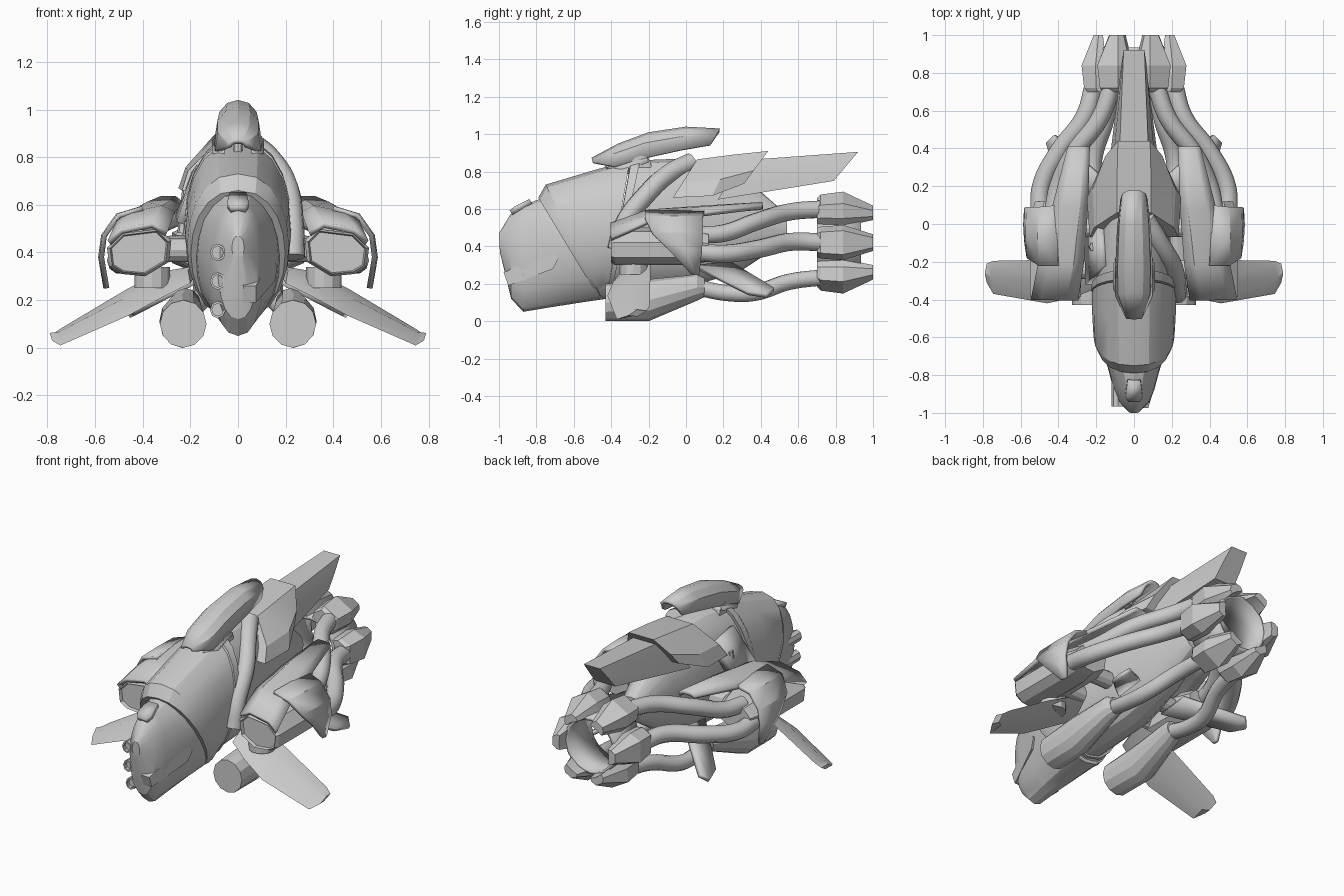
import bpy, bmesh
from math import sin, cos, pi, radians, copysign
from mathutils import Vector

if "Cube" in bpy.data.objects:
    bpy.data.objects.remove(bpy.data.objects["Cube"])


def finish(name, bm, mirror=False, thick=0):
    bmesh.ops.recalc_face_normals(bm, faces=bm.faces)
    me = bpy.data.meshes.new(name)
    bm.to_mesh(me)
    bm.free()
    ob = bpy.data.objects.new(name, me)
    bpy.context.collection.objects.link(ob)
    if thick:
        m = ob.modifiers.new("thickness", 'SOLIDIFY')
        m.thickness, m.offset = thick, 0
    if mirror:
        m = ob.modifiers.new("mirror", 'MIRROR')
        m.use_mirror_merge = False
    return ob


def loft(name, rings, closed=True, caps=True, **kw):
    bm = bmesh.new()
    vs = [[bm.verts.new(p) for p in r] for r in rings]
    n = len(vs[0])
    for a, b in zip(vs, vs[1:]):
        for i in range(n if closed else n - 1):
            j = (i + 1) % n
            bm.faces.new((a[i], a[j], b[j], b[i]))
    if closed and caps:
        bm.faces.new(vs[0])
        bm.faces.new(vs[-1])
    return finish(name, bm, **kw)


def plate(name, pts, thick, mirror=False):
    bm = bmesh.new()
    bm.faces.new([bm.verts.new(p) for p in pts])
    return finish(name, bm, mirror, thick)


def hull_ring(top, bot, w, n=20, p=0.85):
    """Upright oval whose plane leans from top (y, z) to bottom (y, z)."""
    out = []
    for k in range(n):
        a = 2 * pi * k / n
        t = (1 - cos(a)) / 2
        s = sin(a)
        out.append((w * copysign(abs(s) ** p, s),
                    top[0] + (bot[0] - top[0]) * t, top[1] + (bot[1] - top[1]) * t))
    return out


def oval(cx, y, cz, rx, rz, n=12):
    return [(cx + rx * cos(2 * pi * k / n), y, cz + rz * sin(2 * pi * k / n)) for k in range(n)]


def rod(name, a, b, r, n=12, mirror=False):
    a, b = Vector(a), Vector(b)
    q = (b - a).to_track_quat('Z', 'Y')
    ring = [q @ Vector((r * cos(2 * pi * k / n), r * sin(2 * pi * k / n), 0)) for k in range(n)]
    return loft(name, [[a + v for v in ring], [b + v for v in ring]], mirror=mirror)


def hose(name, pts, r):
    cu = bpy.data.curves.new(name, 'CURVE')
    cu.dimensions, cu.bevel_depth, cu.bevel_resolution = '3D', r, 3
    cu.resolution_u, cu.use_fill_caps = 6, True
    sp = cu.splines.new('BEZIER')
    sp.bezier_points.add(len(pts) - 1)
    for bp, p in zip(sp.bezier_points, pts):
        bp.co = p
        bp.handle_left_type = bp.handle_right_type = 'AUTO'
    bpy.context.collection.objects.link(bpy.data.objects.new(name, cu))


# Nose, cowl and core hull
loft("nose", [hull_ring(*r) for r in [
    ((-1.0, .47), (-.995, .37), .025), ((-.94, .57), (-.935, .12), .085),
    ((-.87, .62), (-.87, .05), .11), ((-.79, .65), (-.72, .075), .14),
    ((-.76, .65), (-.56, .10), .17), ((-.50, .70), (-.42, .12), .195)]])
loft("cowl", [hull_ring(*r) for r in [
    ((-.79, .66), (-.47, .13), .198), ((-.75, .73), (-.45, .12), .214),
    ((-.50, .805), (-.43, .135), .222), ((-.30, .86), (-.42, .15), .222)]])
loft("cowl_band", [hull_ring(*r) for r in [
    ((-.295, .855), (-.42, .16), .215), ((-.29, .87), (-.42, .15), .225), ((-.24, .88), (-.40, .15), .225)]])
loft("core_hull", [hull_ring(*r) for r in [
    ((-.25, .86), (-.40, .16), .205), ((.0, .87), (.0, .18), .19),
    ((.30, .78), (.28, .26), .13), ((.54, .57), (.54, .43), .07)]])

# Nose details: window, side blade, three ports
plate("nose_window", [(-.03, -.935, .58), (.03, -.935, .58), (.045, -.91, .60),
                      (.035, -.83, .64), (-.035, -.83, .64), (-.045, -.91, .60)], .03)
loft("nose_blade", [[(.02 + dx, -.95, .19), (.02 + dx, -.975, .26), (.09 + dx, -.73, .38),
                     (.11 + dx, -.68, .34), (.10 + dx, -.71, .28)] for dx in (0, .055)])
for z, y in ((.16, -.93), (.28, -.955), (.40, -.965)):
    loft("nose_port", [oval(-.085, yy, z, r, r * 1.1, 8) for yy, r in
                       ((y + .14, .033), (y, .033), (y, .024), (y + .02, .024))])

# Top gun: hood shell, pivot, barrels, supports
hood = []
for yt, zt, yl, zl, w in [(-.50, .865, -.495, .845, .035), (-.36, .94, -.38, .825, .088),
                          (-.20, 1.0, -.25, .865, .09), (0, 1.03, -.02, .915, .08),
                          (.18, 1.02, .13, .94, .062)]:
    r = []
    for k in range(7):
        a = -pi / 2 + pi * k / 6
        t = 1 - cos(a) ** .7 if cos(a) > 1e-4 else 1
        r.append((w * sin(a), yt + (yl - yt) * t, zt + (zl - zt) * t))
    hood.append(r)
loft("gun_hood", hood, closed=False, thick=.02)
rod("gun_pivot", (-.10, -.24, .83), (.10, -.24, .83), .055)
for x in (-.045, 0, .045):
    rod("gun_barrel", (x, -.36, .87), (x, .02, .95), .02, 8)
rod("gun_front_strut", (0, -.43, .76), (0, -.40, .88), .018, 8)
plate("gun_collar", [(.05, -.42, .80), (.10, -.34, .80), (.10, -.2, .85), (.05, -.2, .87)], .05, True)


# Dorsal armour, overlapping roof-shaped pieces: top, shoulder and lower edge per section
def roof(st):
    rings = []
    for tx, ty, tz, mx, lx, ly, lz, f in st:
        my, mz = ty + (ly - ty) * f, tz + (lz - tz) * f
        half = [(tx, ty, tz), (mx, my, mz), (lx, ly, lz)]
        rings.append([(-x, y, z) for x, y, z in reversed(half)] + half)
    return rings


loft("dorsal_front", roof([(.09, .06, .865, .21, .235, -.07, .66, .6), (.09, .25, .89, .22, .25, .14, .67, .6),
                           (.085, .44, .91, .15, .17, .31, .735, .6)]))
loft("dorsal_spine", roof([(.08, .30, .86, .12, .15, .17, .65, .5),
                           (.055, .92, .905, .065, .07, .79, .75, .5)]))

# Uneven hull flanks: thick tube on the right, panel on the left
hose("flank_tube", [(.23, -.37, .38), (.225, -.33, .52), (.20, -.21, .68),
                    (.13, -.09, .79), (.06, .03, .85)], .052)
plate("flank_panel", [(-.235, -.32, .52), (-.24, -.08, .55), (-.17, -.02, .73), (-.15, -.22, .76)], .05)
rod("flank_post", (-.23, -.12, .48), (-.21, -.12, .66), .025, 8)

# Side pods with shallow intake recess
prof = [(.28, .45), (.33, .50), (.49, .48), (.55, .42), (.54, .34), (.49, .31), (.39, .30), (.29, .36)]
loft("side_pod", [[(.42 + (x - .42) * s, y, .40 + (z - .40) * s) for x, z in prof]
                  for y, s in ((-.38, .85), (-.40, .9), (-.38, 1), (.02, 1), (.12, .8))], mirror=True)
strips = [(-.40, [(.30, .48), (.36, .515), (.49, .49), (.54, .44)]),
          (-.20, [(.27, .56), (.32, .585), (.44, .56), (.50, .53)]),
          (.08, [(.25, .585), (.29, .605), (.38, .60), (.43, .57)]),
          (.41, [(.24, .605), (.265, .625), (.32, .625), (.345, .61)])]
loft("pod_top_armour", [[(x, y, z) for x, z in s] for y, s in strips], closed=False, thick=.025, mirror=True)
loft("pod_outer_armour", [[(x, yf, z), (x + .005, (yf + yb) / 2, z), (x, yb, z)] for x, z, yf, yb in
     [(.40, .585, -.22, .10), (.50, .555, -.22, .09), (.56, .47, -.18, .09),
      (.572, .38, -.09, .085), (.55, .25, .03, .07)]], closed=False, thick=.02, mirror=True)
for y in (-.24, -.02):
    rod("pod_axle", (.12, y, .41), (.36, y, .41), .05, mirror=True)
rod("pod_joint", (.36, -.28, .25), (.36, -.28, .34), .075, mirror=True)

# Forward wings and small rear fins
loft("wing", [[(x, yf, zf), (x + .01, (yf + yb) / 2, (zf + zb) / 2 + .02), (x, yb, zb),
               (x - .01, (yf + yb) / 2, (zf + zb) / 2 - .018)] for x, yf, zf, yb, zb in
     [(.20, -.34, .27, -.20, .34), (.32, -.39, .21, -.19, .32), (.46, -.42, .135, -.19, .25),
      (.745, -.37, .01, -.195, .08), (.78, -.31, .03, -.21, .055)]], mirror=True)
plate("rear_fin", [(.16, .05, .29), (.16, .24, .31), (.42, .47, .17), (.46, .43, .135), (.43, .33, .15)],
      .025, True)

# Lower thruster tanks
loft("lower_tank", [oval(*r) for r in [
    (.23, -.43, .10, .098, .10), (.235, -.20, .112, .095, .112), (.22, .06, .18, .065, .07),
    (.21, .10, .18, .05, .05)]], mirror=True)

# Hoses feeding the engine ring
for s in (1, -1):
    for name, r, pts in (
        ("upper_hose", .048, [(.43, .06, .46), (.40, .2, .47), (.32, .37, .53), (.18, .56, .585), (.115, .74, .60)]),
        ("middle_hose", .05, [(.50, .06, .37), (.49, .2, .36), (.40, .38, .385), (.26, .57, .425), (.21, .74, .42)]),
        ("lower_hose", .045, [(.21, .06, .18), (.22, .22, .15), (.21, .36, .15), (.15, .55, .21), (.115, .74, .235)])):
        hose(name, [(s * x, y, z) for x, y, z in pts], r)

# Engine: six petals around an inner sleeve
for i in range(6):
    rings = []
    for y, ri, ro, k in ((.70, .165, .25, .95), (.72, .165, .27, 1), (.84, .165, .285, 1.08), (1.0, .17, .215, .58)):
        rm = (ri + ro) / 2
        rings.append([(rr * cos(radians(60 * i + d * k)), y, .42 + rr * sin(radians(60 * i + d * k)))
                      for rr, d in ((ri, -26), (rm, -23), (ro, -12), (ro, 12), (rm, 23), (ri, 26), (ri, 0))])
    loft("engine_petal", rings)
loft("engine_sleeve", [oval(0, y, .42, .165, .165, 24) for y in (.70, .935)], caps=False, thick=.02)

# Smooth gentle curves, keep hard edges
bpy.ops.object.select_all(action='DESELECT')
for ob in bpy.context.scene.objects:
    if ob.type == 'MESH':
        ob.select_set(True)
        bpy.context.view_layer.objects.active = ob
bpy.ops.object.shade_smooth_by_angle(angle=radians(24))
